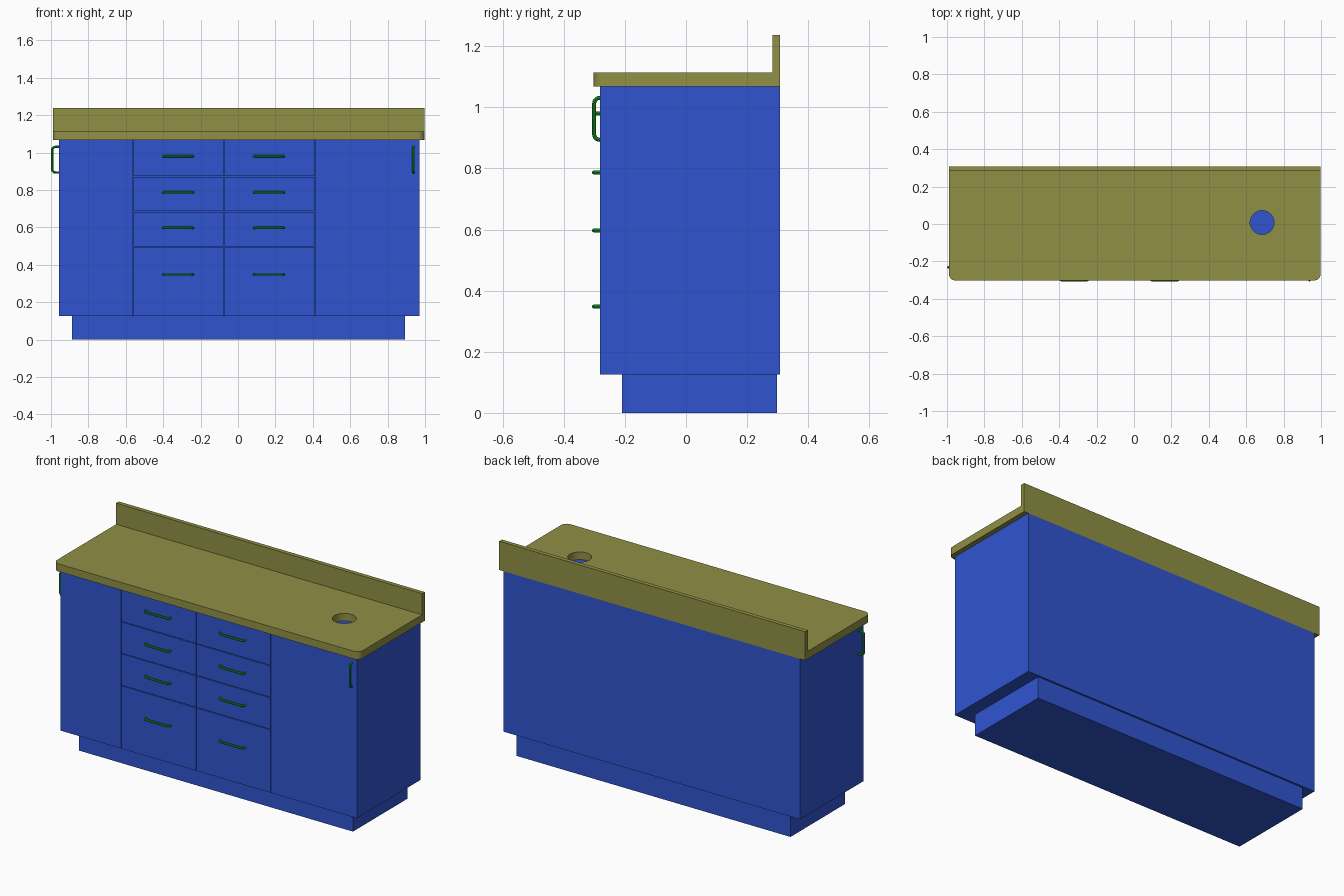
import bpy
from math import sin, cos, pi, radians
from mathutils import Vector

if "Cube" in bpy.data.objects:
    bpy.data.objects.remove(bpy.data.objects["Cube"])


def material(name, rgb):
    m = bpy.data.materials.new(name)
    m.diffuse_color = (*rgb, 1)
    m.use_nodes = True
    m.node_tree.nodes["Principled BSDF"].inputs["Base Color"].default_value = m.diffuse_color
    return m


BLUE = material("cabinet_blue", (0.03, 0.09, 0.63))
OLIVE = material("counter_olive", (0.28, 0.28, 0.06))
GREEN = material("handle_green", (0.01, 0.35, 0.02))


def box(name, x0, x1, y0, y1, z0, z1, mat):
    bpy.ops.mesh.primitive_cube_add(size=1, location=((x0 + x1) / 2, (y0 + y1) / 2, (z0 + z1) / 2))
    ob = bpy.context.object
    ob.name = name
    ob.scale = (x1 - x0, y1 - y0, z1 - z0)
    bpy.ops.object.transform_apply(location=False, rotation=False, scale=True)
    ob.data.materials.append(mat)
    return ob


def curve_mesh(name, paths, cyclic, mat, **settings):
    """Poly curve with bevel or extrusion, turned into a smooth mesh."""
    cu = bpy.data.curves.new(name, 'CURVE')
    for key, value in settings.items():
        setattr(cu, key, value)
    for pts in paths:
        sp = cu.splines.new('POLY')
        sp.points.add(len(pts) - 1)
        for p, co in zip(sp.points, pts):
            p.co = (*co, 1)
        sp.use_cyclic_u = cyclic
    ob = bpy.data.objects.new(name, cu)
    bpy.context.collection.objects.link(ob)
    bpy.ops.object.select_all(action='DESELECT')
    ob.select_set(True)
    bpy.context.view_layer.objects.active = ob
    bpy.ops.object.convert(target='MESH')
    ob = bpy.context.object
    ob.name = name
    ob.data.materials.clear()
    ob.data.materials.append(mat)
    bpy.ops.object.shade_smooth_by_angle(angle=radians(40))
    return ob


def arc(cx, cy, r, a0, a1, n):
    return [(cx + r * cos(a0 + (a1 - a0) * i / n), cy + r * sin(a0 + (a1 - a0) * i / n))
            for i in range(n + 1)]


def handle(name, base, along, out, length, depth):
    """Round bar bent into a U, standing off a face at base."""
    r, c = 0.0065, 0.018
    h, d = length / 2 - r, depth - r
    flat = ([(-h, -0.005)] + arc(-h + c, d - c, c, pi, pi / 2, 5)
            + arc(h - c, d - c, c, pi / 2, 0, 5) + [(h, -0.005)])
    pts = [Vector(base) + Vector(along) * u + Vector(out) * w for u, w in flat]
    curve_mesh(name, [pts], False, GREEN, dimensions='3D', bevel_depth=r,
               bevel_resolution=2, use_fill_caps=True)


# Cabinet body and recessed plinth
FRONT, BACK, LOW, TOP = -0.282, 0.308, 0.126, 1.068
PANEL = FRONT + 0.02
box("plinth", -0.887, 0.894, -0.21, 0.297, 0, LOW, BLUE)
box("cabinet_body", -0.957, 0.970, PANEL, BACK, LOW, TOP, BLUE)

# Doors and two columns of four drawers, with narrow gaps
G = 0.002
cols = [-0.561, -0.075, 0.411]
rows = [LOW, 0.497, 0.685, 0.872, TOP]
box("left_door", -0.957, cols[0] - G, FRONT, PANEL, LOW, TOP, BLUE)
box("right_door", cols[2] + G, 0.970, FRONT, PANEL, LOW, TOP, BLUE)
handle_z = [0.348, 0.597, 0.787, 0.980]
for c, hx in enumerate((-0.320, 0.165)):
    for r in range(4):
        z0 = rows[r] + (G if r else 0)
        z1 = rows[r + 1] - (G if r < 3 else 0)
        box(f"drawer_front_{c}_{r}", cols[c] + G, cols[c + 1] - G, FRONT, PANEL, z0, z1, BLUE)
        handle(f"drawer_handle_{c}_{r}", (hx, FRONT, handle_z[r]), (1, 0, 0), (0, -1, 0), 0.172, 0.026)

# Upright handles: right door front and left side face
handle("right_door_handle", (0.938, FRONT, 0.962), (0, 0, 1), (0, -1, 0), 0.15, 0.025)
handle("left_side_handle", (-0.957, -0.232, 0.962), (0, 0, 1), (-1, 0, 0), 0.15, 0.043)

# Countertop with rounded front corners and a round hole
X0, X1, Y0, R, THICK = -0.99, 0.998, -0.302, 0.036, 0.045
outline = (arc(X0 + R, Y0 + R, R, pi, 1.5 * pi, 8)
           + arc(X1 - R, Y0 + R, R, 1.5 * pi, 2 * pi, 8) + [(X1, BACK), (X0, BACK)])
hole = arc(0.685, 0.008, 0.064, 0, 2 * pi, 40)[:-1]
counter = curve_mesh("countertop", [[(*p, 0) for p in outline], [(*p, 0) for p in hole]],
                     True, OLIVE, dimensions='2D', fill_mode='BOTH', extrude=THICK / 2)
counter.location.z = TOP + THICK / 2

# Backsplash
box("backsplash", X0, X1, 0.283, BACK, TOP + THICK, 1.237, OLIVE)
